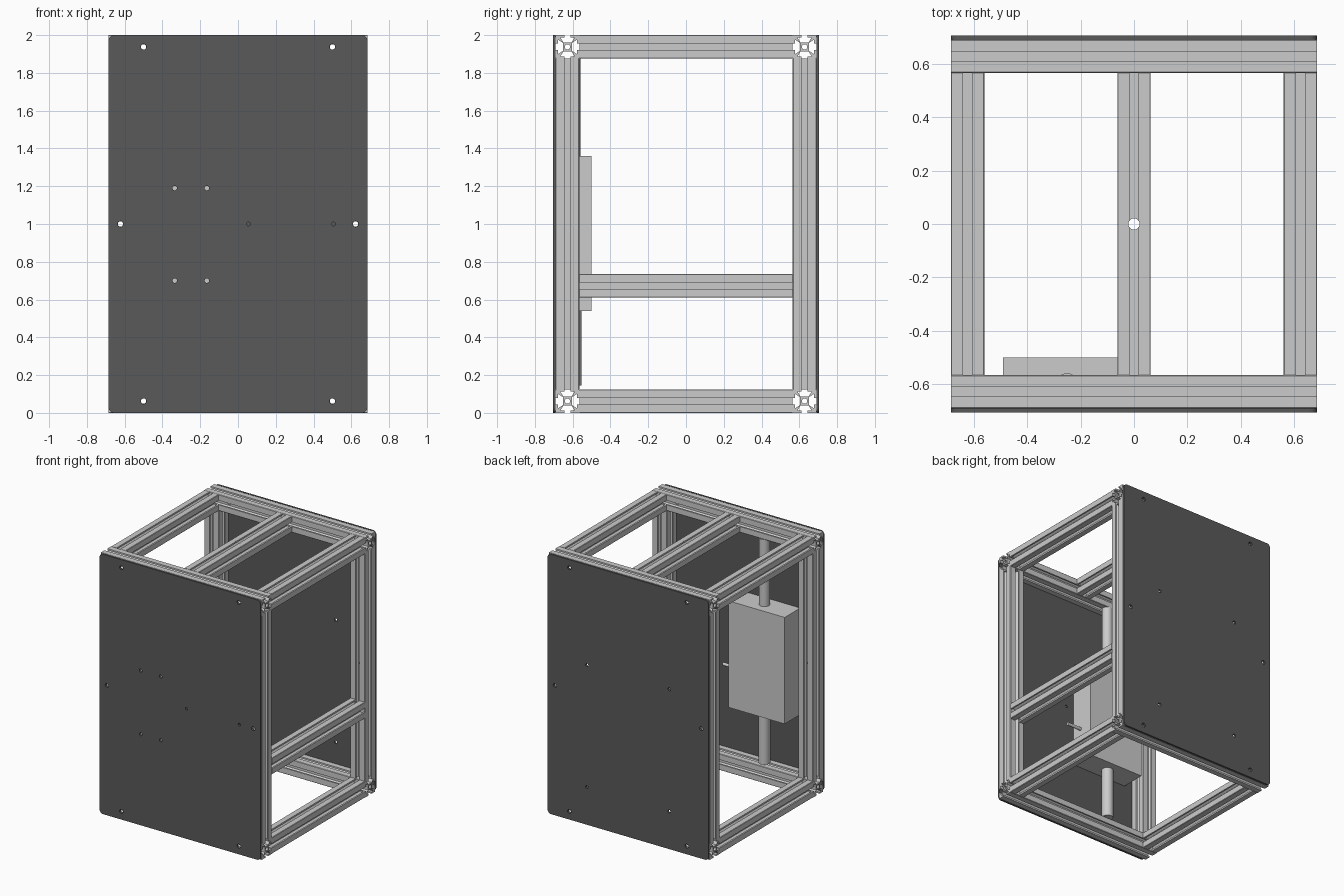
import bpy, bmesh
from math import pi, cos, sin

if "Cube" in bpy.data.objects:
    bpy.data.objects.remove(bpy.data.objects["Cube"])

ROT = {'X': (0, pi / 2, 0), 'Y': (pi / 2, 0, 0), 'Z': (0, 0, 0)}
H = 0.0625                      # half the beam width
CX, CY = 0.6225, 0.6275         # beam centre lines
ZB, ZT = H, 2 - H

dark = bpy.data.materials.new("dark_panel")
dark.diffuse_color = (0.1, 0.1, 0.1, 1)
dark.use_nodes = True
dark.node_tree.nodes["Principled BSDF"].inputs["Base Color"].default_value = dark.diffuse_color


def circle(x, y, r, n=20):
    return [(x + r * cos(2 * pi * i / n), y + r * sin(2 * pi * i / n)) for i in range(n)]


def prism(name, loops, length, loc, axis):
    """Flat outline with holes, extruded along an axis into a clean mesh."""
    cu = bpy.data.curves.new(name, 'CURVE')
    cu.dimensions, cu.fill_mode, cu.extrude = '2D', 'BOTH', length / 2
    for pts in loops:
        s = cu.splines.new('POLY')
        s.points.add(len(pts) - 1)
        for p, (x, y) in zip(s.points, pts):
            p.co = (x, y, 0, 1)
        s.use_cyclic_u = True
    tmp = bpy.data.objects.new(name + "_outline", cu)
    bpy.context.collection.objects.link(tmp)
    bpy.context.view_layer.update()
    me = bpy.data.meshes.new_from_object(tmp.evaluated_get(bpy.context.evaluated_depsgraph_get()))
    bpy.data.objects.remove(tmp)
    bm = bmesh.new()
    bm.from_mesh(me)
    bmesh.ops.remove_doubles(bm, verts=bm.verts, dist=1e-5)
    bmesh.ops.recalc_face_normals(bm, faces=bm.faces)
    bm.to_mesh(me)
    bm.free()
    ob = bpy.data.objects.new(name, me)
    bpy.context.collection.objects.link(ob)
    ob.location, ob.rotation_euler = loc, ROT[axis]
    return ob


def smooth(ob):
    bpy.ops.object.select_all(action='DESELECT')
    bpy.context.view_layer.objects.active = ob
    ob.select_set(True)
    bpy.ops.object.shade_smooth_by_angle(angle=0.5)


def rod(name, r, length, loc, axis):
    bpy.ops.mesh.primitive_cylinder_add(vertices=24, radius=r, depth=length, location=loc, rotation=ROT[axis])
    ob = bpy.context.object
    ob.name = name
    return ob


def drill(ob, loc, axis, r):
    """Cut a bolt hole right through a beam."""
    cut = rod("drill", r, 0.3, loc, axis)
    mod = ob.modifiers.new("hole", 'BOOLEAN')
    mod.operation, mod.object, mod.solver = 'DIFFERENCE', cut, 'EXACT'
    bpy.context.view_layer.objects.active = ob
    bpy.ops.object.modifier_apply(modifier=mod.name)
    bpy.data.objects.remove(cut)


# T-slot cross-section: one side, turned four times, plus the core bore
side = [(H - .003, H), (.017, H), (.017, .05), (.038, .05), (.02, .023),
        (-.02, .023), (-.038, .05), (-.017, .05), (-.017, H), (-H + .003, H)]
section = []
for k in range(4):
    c, s = [(1, 0), (0, 1), (-1, 0), (0, -1)][k]
    section += [(x * c - y * s, x * s + y * c) for x, y in side]


def beam(name, length, loc, axis, holes=()):
    ob = prism(name, [section, circle(0, 0, .014, 16)], length, loc, axis)
    for hole in holes:
        drill(ob, *hole)
    smooth(ob)


# Frame
for sy, fb in ((-1, "front"), (1, "back")):
    y = sy * CY
    for z, tb in ((ZB, "bottom"), (ZT, "top")):
        holes = [((x, y, z), 'Y', .014) for x in (-.5, .5)]
        if tb == "bottom":
            holes.append(((0, y, z), 'Z', .014))
        beam(f"{fb}_{tb}_rail", 2 * (CX + H), (0, y, z), 'X', holes)
    for sx, lr in ((-1, "left"), (1, "right")):
        beam(f"{fb}_{lr}_post", 2 - 4 * H, (sx * CX, y, 1), 'Z', [((sx * CX, y, 1), 'Y', .014)])

L = 2 * (CY - H)
for sx, lr in ((-1, "left"), (1, "right")):
    beam(f"{lr}_bottom_rail", L, (sx * CX, 0, ZB), 'Y', [((sx * CX, 0, ZB), 'Z', .014)])
    beam(f"{lr}_top_rail", L, (sx * CX, 0, ZT), 'Y')
beam("centre_top_rail", L, (0, 0, ZT), 'Y', [((0, 0, ZT), 'Z', .021)])
beam("right_middle_rail", L, (CX, 0, .6725), 'Y')

# Dark cover panels with rounded corners and bolt holes (x, z, radius)
W, R = CX + H, .03
outline = []
for cx, cz, a0 in ((W - R, 1 - R, 0), (R - W, 1 - R, 1), (R - W, R - 1, 2), (W - R, R - 1, 3)):
    outline += [(cx + R * cos((a0 + i / 6) * pi / 2), cz + R * sin((a0 + i / 6) * pi / 2)) for i in range(7)]
bolts = [(x, z, .015) for x in (-.5, .5) for z in (ZB, ZT)] + [(-CX, 1, .015), (CX, 1, .015)]
front = bolts + [(x, z, .012) for x in (-.335, -.165) for z in (.70, 1.19)] + [(.055, 1, .01), (.505, 1, .01)]
back = bolts + [(x, z, .012) for x in (-.35, .35) for z in (.29, 1.23)]
for name, y, holes in (("front_panel", -.6975, front), ("back_panel", .6975, back)):
    ob = prism(name, [outline] + [circle(x, z - 1, r) for x, z, r in holes], .015, (0, y, 1), 'Y')
    ob.data.materials.clear()
    ob.data.materials.append(dark)
    smooth(ob)

# Equipment box behind the front panel, with conduits above and below
bpy.ops.mesh.primitive_cube_add(size=1, location=(-.25, -.595, .95))
box = bpy.context.object
box.name = "equipment_box"
box.scale = (.48, .19, .82)
smooth(rod("upper_conduit", .039, .515, (-.25, -.597, 1.6175), 'Z'))
smooth(rod("lower_conduit", .042, .395, (-.25, -.595, .3425), 'Z'))
smooth(rod("side_stub", .012, .12, (.05, -.61, .8), 'X'))
